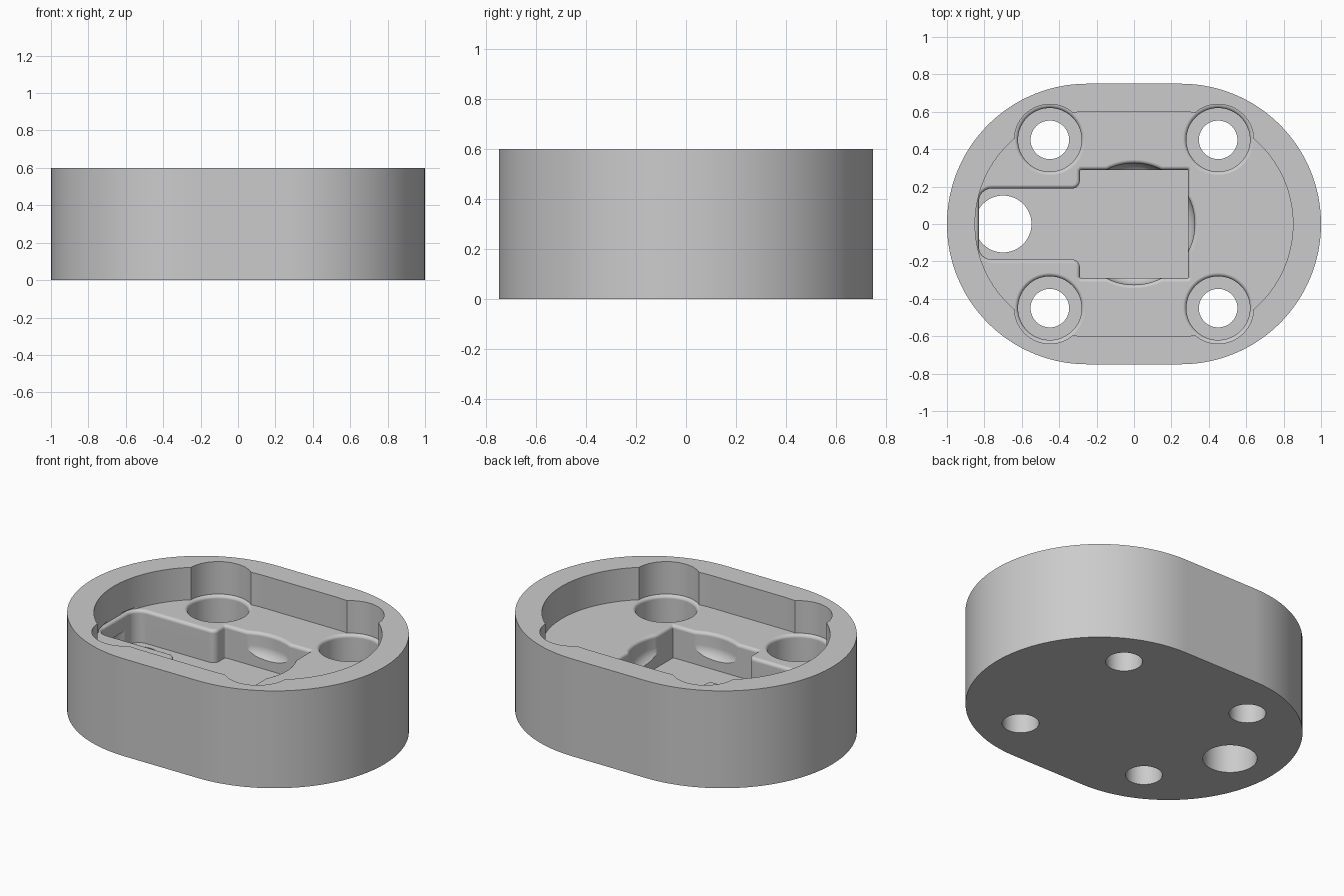
import bpy, bmesh, math
from mathutils import Vector

cube = bpy.data.objects.get("Cube")
if cube:
    bpy.data.objects.remove(cube)

HEIGHT, DECK, FLOOR, FILLET = 0.6, 0.4, 0.2, 0.02

grey = bpy.data.materials.new("plain_grey")
grey.use_nodes = True
grey.diffuse_color = (0.6, 0.6, 0.6, 1)
grey.node_tree.nodes["Principled BSDF"].inputs["Base Color"].default_value = (0.6, 0.6, 0.6, 1)


def rounded(corners, steps=16):
    """Counter-clockwise outline from (x, y, radius) corners."""
    pts = []
    for i, (x, y, r) in enumerate(corners):
        p = Vector((x, y, 0))
        a = Vector((*corners[i - 1][:2], 0))
        b = Vector((*corners[(i + 1) % len(corners)][:2], 0))
        u, v = (a - p).normalized(), (b - p).normalized()
        half = u.angle(v) / 2
        centre = p + (u + v).normalized() * r / math.sin(half)
        start = (p + u * r / math.tan(half) - centre).normalized()
        end = (p + v * r / math.tan(half) - centre).normalized()
        for k in range(steps + 1):
            q = centre + start.slerp(end, k / steps) * r
            if not pts or (q - pts[-1]).length > 1e-4:
                pts.append(q)
    if (pts[0] - pts[-1]).length < 1e-4:
        pts.pop()
    return pts


def box(w, d, r, x=0, y=0):
    return [(x + sx * w, y + sy * d, r) for sx, sy in ((-1, -1), (1, -1), (1, 1), (-1, 1))]


def circle(r, x=0, y=0):
    return rounded(box(r, r, r, x, y))


def offset(pts, d):
    out = []
    for i, p in enumerate(pts):
        e1 = (p - pts[i - 1]).normalized()
        e2 = (pts[(i + 1) % len(pts)] - p).normalized()
        n1, n2 = Vector((e1.y, -e1.x, 0)), Vector((e2.y, -e2.x, 0))
        m = (n1 + n2).normalized()
        out.append(p + m * d / m.dot(n1))
    return out


def loft(name, outline, profile):
    """Solid through (offset, height) sections of one outline."""
    bm = bmesh.new()
    rings = [[bm.verts.new((p.x, p.y, z)) for p in offset(outline, d)] for d, z in profile]
    for low, high in zip(rings, rings[1:]):
        for i in range(len(low)):
            bm.faces.new((low[i - 1], low[i], high[i], high[i - 1]))
    bm.faces.new(rings[0][::-1])
    bm.faces.new(rings[-1])
    bm.normal_update()
    mesh = bpy.data.meshes.new(name)
    bm.to_mesh(mesh)
    bm.free()
    mesh.materials.append(grey)
    obj = bpy.data.objects.new(name, mesh)
    bpy.context.collection.objects.link(obj)
    return obj


def lip(bottom, top):
    """Straight wall ending in a rounded edge at deck height."""
    arc = [math.pi / 2 * k / 5 for k in range(6)]
    flare = [(-FILLET * math.cos(a), DECK - FILLET + FILLET * math.sin(a)) for a in arc]
    # Flip the quarter round so it bulges out of the solid
    flare = [(-FILLET - d, z) for (d, _), (_, z) in zip(reversed(flare), flare)]
    flare = [(-FILLET * math.sin(math.pi / 2 - a) ** 0 + FILLET * (1 - math.cos(a)), z)
             for a, (_, z) in zip(arc, flare)]
    return [(-FILLET, bottom)] + flare + [(0, top)]


# Body and main cavity
body = loft("housing", rounded(box(1, 0.75, 0.75), 32), [(0, 0), (0, HEIGHT)])
cutters = [loft("cavity_cutter", rounded(box(0.85, 0.6, 0.6), 32), [(0, DECK), (0, 0.7)])]

# Screw counterbores and through holes
for sx in (-1, 1):
    for sy in (-1, 1):
        x, y = sx * 0.45, sy * 0.45
        cutters.append(loft("counterbore_cutter", circle(0.19, x, y), lip(FLOOR, 0.7)))
        cutters.append(loft("screw_hole_cutter", circle(0.103, x, y), [(0, -0.1), (0, 0.3)]))

# Round recess with a curved lower edge
bowl = [(-FILLET - 0.075 * (1 - math.cos(a)), 0.32 - 0.075 * math.sin(a))
        for a in [math.pi / 2 * k / 6 for k in range(6, 0, -1)]]
cutters.append(loft("round_recess_cutter", circle(0.345), bowl + lip(0.32, 0.41)))

# Square pocket with cable channel, and the cable hole
upper = [(0.31, 0.31, 0.025), (-0.31, 0.31, 0.03), (-0.31, 0.21, 0.02), (-0.85, 0.21, 0.09)]
lower = [(x, -y, r) for x, y, r in reversed(upper)]
cutters.append(loft("pocket_cutter", rounded(upper + lower, 8), lip(FLOOR, 0.41)))
cutters.append(loft("cable_hole_cutter", circle(0.152, -0.7), [(0, -0.1), (0, 0.3)]))

# Cut everything out of the body
bpy.context.view_layer.objects.active = body
for cutter in cutters:
    cutter.hide_render = True
    mod = body.modifiers.new("cut", "BOOLEAN")
    mod.operation, mod.solver, mod.object = "DIFFERENCE", "EXACT", cutter
    bpy.ops.object.modifier_apply(modifier=mod.name)
    bpy.data.objects.remove(cutter)

# Smooth the curved walls and keep the flats even
bpy.ops.object.select_all(action="DESELECT")
body.select_set(True)
bpy.ops.object.shade_smooth_by_angle(angle=math.radians(30))
weighted = body.modifiers.new("even_flats", "WEIGHTED_NORMAL")
weighted.keep_sharp = True
